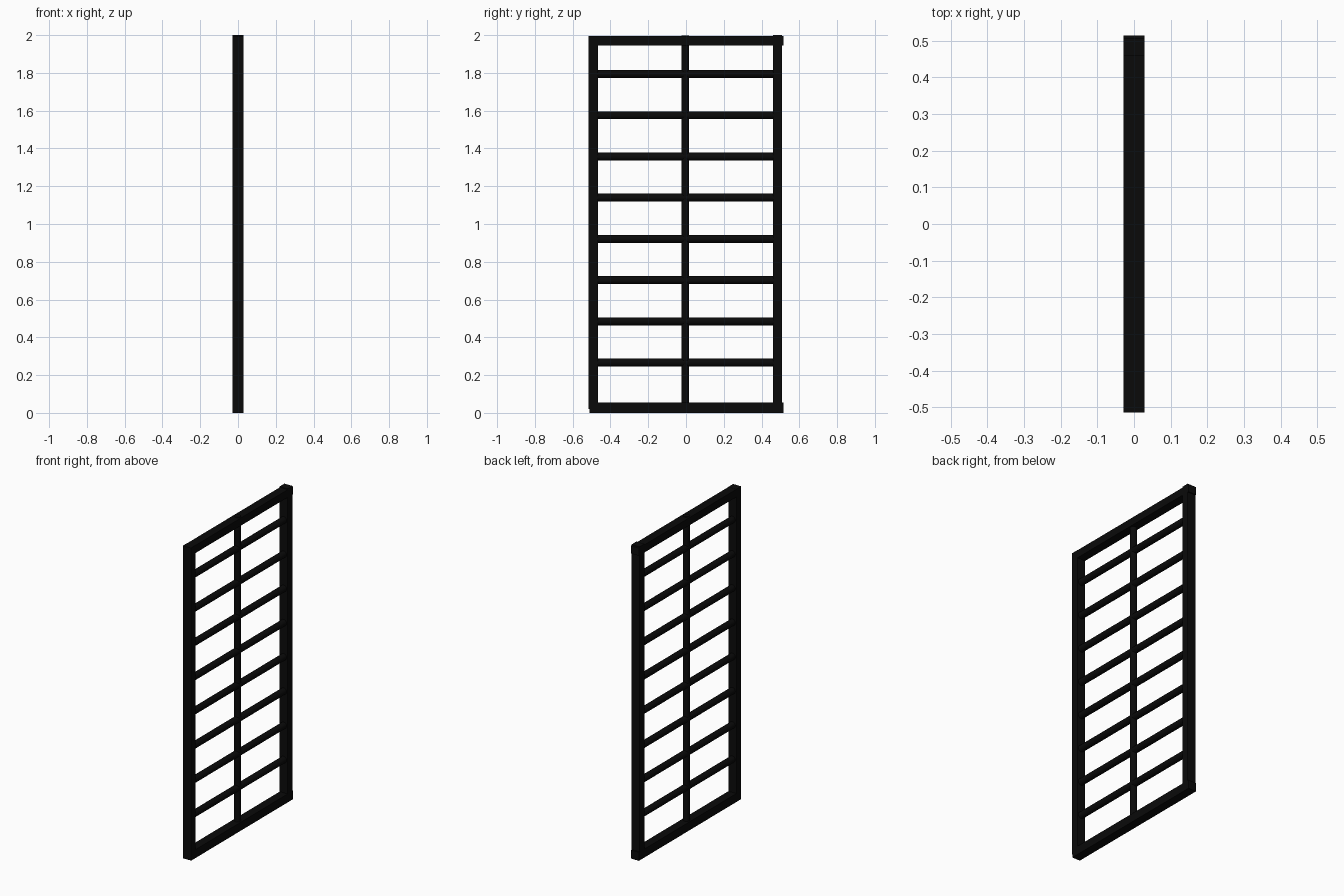
import bpy, math

if "Cube" in bpy.data.objects:
    bpy.data.objects.remove(bpy.data.objects["Cube"])

mat = bpy.data.materials.new("black_metal")
mat.diffuse_color = (0.003, 0.003, 0.003, 1)
mat.use_nodes = True
mat.node_tree.nodes["Principled BSDF"].inputs["Base Color"].default_value = mat.diffuse_color


def box(name, x, y, z):
    """Box from (min, max) ranges."""
    r = (x, y, z)
    bpy.ops.mesh.primitive_cube_add(size=1, location=[(a + b) / 2 for a, b in r])
    o = bpy.context.object
    o.name = name
    o.scale = [b - a for a, b in r]
    bpy.ops.object.transform_apply(location=False, rotation=False, scale=True)
    o.data.materials.append(mat)


def rod(name, radius, length, loc, rot=(0, 0, 0)):
    bpy.ops.mesh.primitive_cylinder_add(vertices=24, radius=radius, depth=length,
                                        location=loc, rotation=rot)
    o = bpy.context.object
    o.name = name
    o.data.materials.append(mat)
    bpy.ops.object.shade_smooth_by_angle(angle=math.radians(40))


D = (-0.028, 0.028)
# Outer frame
box("left_stile", D, (-0.515, -0.467), (0.02, 1.995))
box("right_stile", D, (0.46, 0.508), (0.005, 2.0))
box("bottom_rail", D, (-0.512, 0.515), (0.0, 0.054))
box("top_rail", D, (-0.515, 0.515), (1.945, 1.994))

# Round centre upright
rod("centre_bar", 0.02, 1.99, (0, -0.004, 1.003))

# Round cross bars
for i in range(8):
    rod(f"cross_bar_{i + 1}", 0.021, 0.96, (0, -0.003, 0.266 + i * 0.2183),
        (math.pi / 2, 0, 0))
